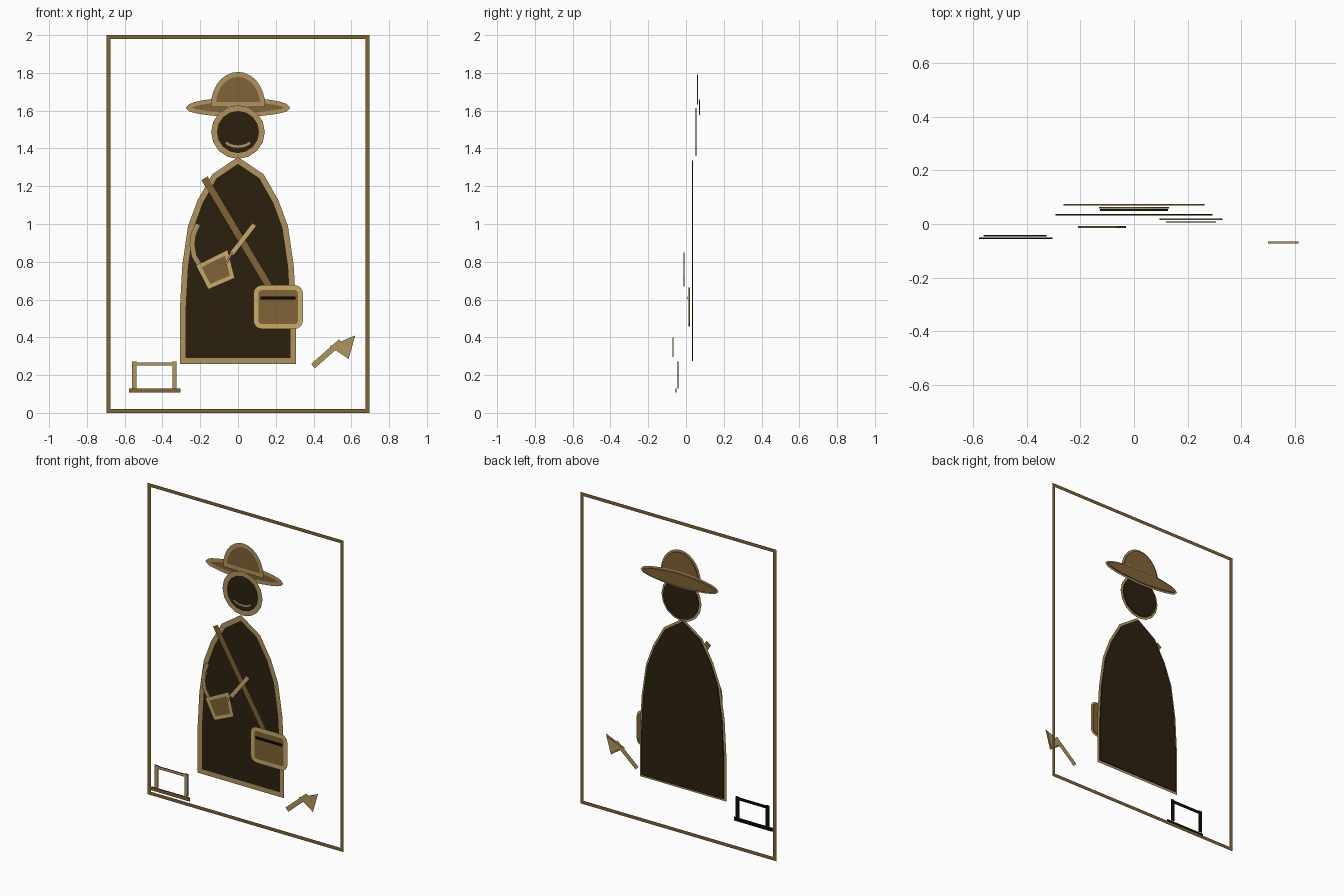
import bpy
import bmesh
from math import sin, cos, pi, tau
from mathutils import Vector

cube = bpy.data.objects.get("Cube")
if cube:
    bpy.data.objects.remove(cube)


def material(name, rgb):
    lin = [((c / 255 + 0.055) / 1.055) ** 2.4 for c in rgb]
    m = bpy.data.materials.new(name)
    m.use_nodes = True
    m.diffuse_color = (*lin, 1)
    m.node_tree.nodes["Principled BSDF"].inputs["Base Color"].default_value = (*lin, 1)
    return m


DARK = material("dark brown", (44, 32, 15))
BROWN = material("leather brown", (128, 99, 54))
TAN = material("tan", (177, 148, 96))
GOLD = material("pale gold", (200, 171, 108))
INK = material("ink black", (14, 10, 8))


def finish(name, bm, mat):
    mesh = bpy.data.meshes.new(name)
    bm.to_mesh(mesh)
    bm.free()
    mesh.materials.append(mat)
    obj = bpy.data.objects.new(name, mesh)
    bpy.context.collection.objects.link(obj)
    return obj


def plate(name, pts, y, mat, thick=0.006):
    """Flat filled outline in the xz plane, its front at y."""
    bm = bmesh.new()
    face = bm.faces.new([bm.verts.new((x, y, z)) for x, z in pts])
    if thick:
        out = bmesh.ops.extrude_face_region(bm, geom=[face])
        moved = [g for g in out["geom"] if isinstance(g, bmesh.types.BMVert)]
        bmesh.ops.translate(bm, verts=moved, vec=(0, thick, 0))
        bmesh.ops.recalc_face_normals(bm, faces=bm.faces)
    else:
        face.normal_update()
        if face.normal.y > 0:
            face.normal_flip()
    return finish(name, bm, mat)


def ribbon(name, pts, width, y, mat, closed=False):
    """Flat mitred stroke centred on a path."""
    p = [Vector(q) for q in pts]
    n = len(p)
    bm = bmesh.new()
    rows = []
    for i in range(n):
        a = p[i] - p[i - 1] if closed or i else p[1] - p[0]
        b = p[(i + 1) % n] - p[i] if closed or i < n - 1 else a
        na, nb = (Vector((-d.y, d.x)).normalized() for d in (a, b))
        m = (na + nb).normalized()
        off = m * (width / 2 / max(m.dot(na), 0.4))
        rows.append([bm.verts.new((q.x, y, q.y)) for q in (p[i] + off, p[i] - off)])
    for i in range(n if closed else n - 1):
        r, s = rows[i], rows[(i + 1) % n]
        f = bm.faces.new((r[0], r[1], s[1], s[0]))
        f.normal_update()
        if f.normal.y > 0:
            f.normal_flip()
    return finish(name, bm, mat)


def outlined(name, pts, width, y, fill, line):
    plate(name, pts, y, fill)
    ribbon(name + "_outline", pts, width, y - 0.003, line, True)


def arc(cx, cz, rx, rz, start, end, steps):
    angles = [start + (end - start) * i / steps for i in range(steps + 1)]
    return [(cx + rx * cos(t), cz + rz * sin(t)) for t in angles]


def rect(x0, x1, z0, z1):
    return [(x0, z0), (x1, z0), (x1, z1), (x0, z1)]


def mirrored(half):
    """Close a right-hand profile that starts on the centre line."""
    return half + [(-x, z) for x, z in reversed(half) if x > 0]


# Border frame
ribbon("border_frame", rect(-0.685, 0.685, 0.01, 1.99), 0.022, 0.077, BROWN, True)

# Cloaked body
cloak = mirrored([(0, 1.337), (0.125, 1.252), (0.2, 1.12), (0.25, 0.985),
                  (0.28, 0.78), (0.292, 0.56), (0.292, 0.275)])
outlined("cloak", cloak, 0.03, 0.032, DARK, TAN)

# Head and smile
outlined("head", arc(0, 1.487, 0.127, 0.127, 0, tau, 16)[:-1], 0.03, 0.049, DARK, TAN)
ribbon("smile", arc(0, 1.455, 0.075, 0.045, pi * 1.18, pi * 1.82, 8), 0.013, 0.042, TAN)

# Hat: lens-shaped brim behind a domed crown
brim = arc(0, 1.615, 0.262, 0.045, 0, pi, 12)
brim = [(x, 1.615 + (z - 1.615) * (1 - abs(x)) ** 0.5) for x, z in brim]
lower = [(x, 1.615 - (z - 1.615) * 0.85) for x, z in reversed(brim[1:-1])]
outlined("hat_brim", brim + lower, 0.022, 0.068, BROWN, TAN)
outlined("hat_crown", arc(0, 1.632, 0.13, 0.16, 0, pi, 14), 0.026, 0.057, BROWN, TAN)

# Shoulder strap and satchel
ribbon("strap", [(-0.177, 1.242), (0.17, 0.66)], 0.038, 0.022, BROWN)
x0, x1, z0, z1, r = 0.095, 0.33, 0.458, 0.663, 0.03
bag = []
for k, (cx, cz) in enumerate(rect(x0 + r, x1 - r, z0 + r, z1 - r)):
    bag += arc(cx, cz, r, r, pi + k * pi / 2, pi * 1.5 + k * pi / 2, 4)
outlined("satchel", bag, 0.026, 0.014, BROWN, GOLD)
plate("satchel_slot", rect(0.12, 0.305, 0.6, 0.616), 0.006, INK, 0.003)

# Arm, cup and its long handle
ribbon("arm", [(-0.212, 1.0), (-0.236, 0.945), (-0.243, 0.89),
               (-0.232, 0.83), (-0.2, 0.775)], 0.028, -0.006, TAN)
outlined("cup", [(-0.208, 0.776), (-0.062, 0.848), (-0.03, 0.72), (-0.152, 0.668)],
         0.022, -0.014, BROWN, GOLD)
ribbon("cup_handle", [(-0.035, 0.84), (0.087, 0.998)], 0.026, -0.022, GOLD)
ribbon("cup_stitch", [(-0.065, 0.785), (-0.032, 0.85)], 0.012, -0.032, TAN)

# Little bench, dark on its back
bench = {
    "bench_base": (rect(-0.577, -0.304, 0.108, 0.13), -0.056, BROWN),
    "bench_left_leg": (rect(-0.56, -0.537, 0.13, 0.272), -0.046, TAN),
    "bench_right_leg": (rect(-0.348, -0.325, 0.13, 0.272), -0.046, TAN),
    "bench_rail": (rect(-0.537, -0.348, 0.252, 0.268), -0.046, TAN),
}
for name, (pts, y, mat) in bench.items():
    plate(name, pts, y - 0.002, mat, 0)
    plate(name + "_back", pts, y, INK, 0.005)

# Pointing arrow
ribbon("arrow_shaft", [(0.397, 0.248), (0.545, 0.378)], 0.03, -0.07, TAN)
head = [(0.498, 0.352), (0.612, 0.4), (0.582, 0.295)]
outlined("arrow_head", head, 0.012, -0.072, TAN, TAN)
